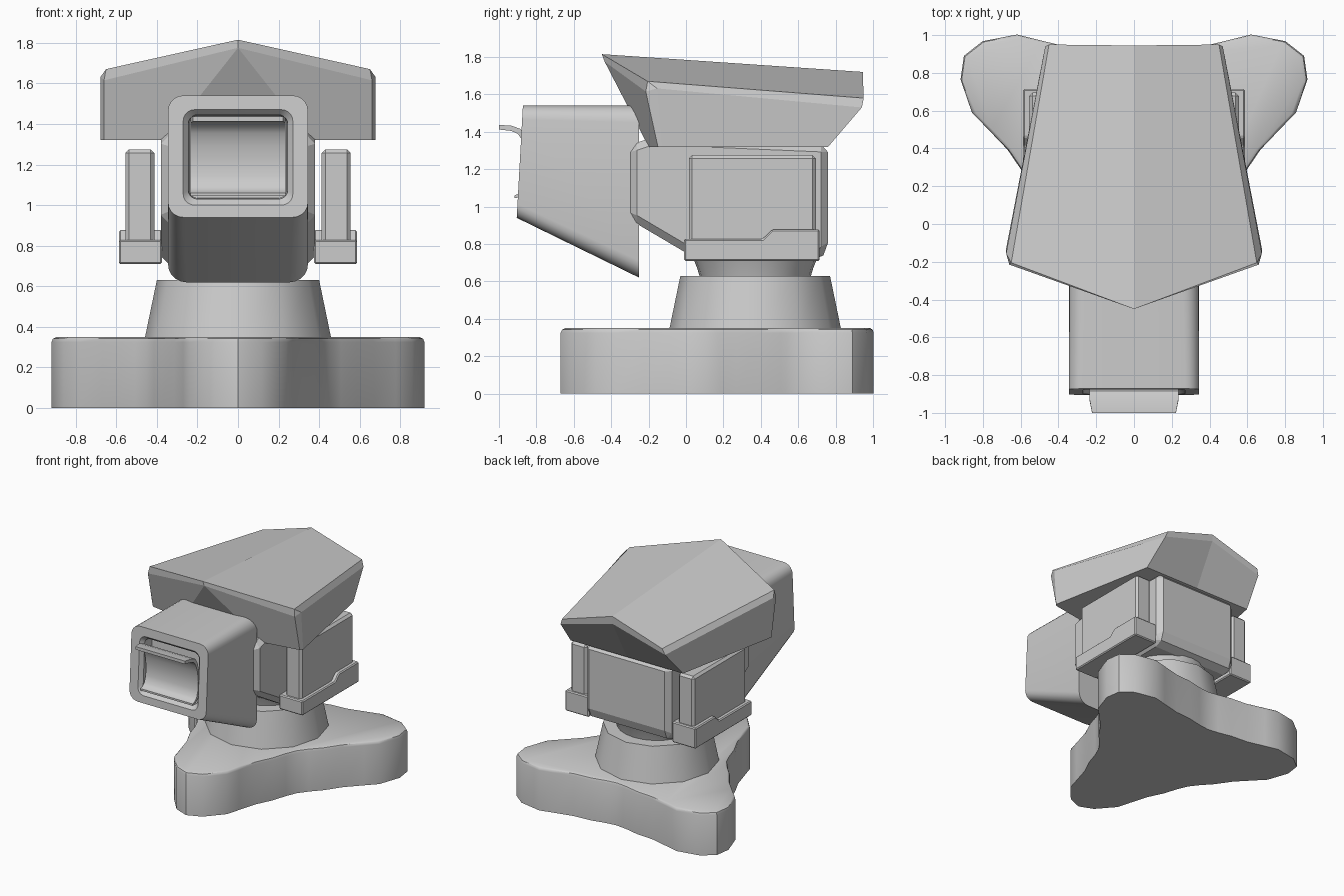
import bpy, bmesh, math

if "Cube" in bpy.data.objects:
    bpy.data.objects.remove(bpy.data.objects["Cube"])

grey = bpy.data.materials.new("plain_grey")
grey.diffuse_color = (0.6, 0.6, 0.6, 1)
grey.use_nodes = True
grey.node_tree.nodes["Principled BSDF"].inputs["Base Color"].default_value = grey.diffuse_color


def make(name, verts, faces, smooth=30, bevel=0, segments=1, mirror=False):
    me = bpy.data.meshes.new(name)
    me.from_pydata(verts, [], faces)
    me.materials.append(grey)
    ob = bpy.data.objects.new(name, me)
    bpy.context.collection.objects.link(ob)
    bm = bmesh.new()
    bm.from_mesh(me)
    if mirror:
        geom = bm.verts[:] + bm.edges[:] + bm.faces[:]
        bmesh.ops.mirror(bm, geom=geom, axis='X', merge_dist=0.0005)
    bmesh.ops.remove_doubles(bm, verts=bm.verts, dist=0.0005)
    bmesh.ops.recalc_face_normals(bm, faces=bm.faces)
    bm.to_mesh(me)
    bm.free()
    if bevel:
        mod = ob.modifiers.new("bevel", 'BEVEL')
        mod.width, mod.segments = bevel, segments
        mod.limit_method, mod.angle_limit = 'ANGLE', math.radians(35)
    if smooth:
        bpy.ops.object.select_all(action='DESELECT')
        ob.select_set(True)
        bpy.context.view_layer.objects.active = ob
        bpy.ops.object.shade_smooth_by_angle(angle=math.radians(smooth))
    return ob


def loft(name, rings, **kw):
    """Skin equal-length rings and cap both ends."""
    n = len(rings[0])
    faces = [(k * n + i, k * n + (i + 1) % n, (k + 1) * n + (i + 1) % n, (k + 1) * n + i)
             for k in range(len(rings) - 1) for i in range(n)]
    faces += [tuple(range(n)), tuple(range((len(rings) - 1) * n, len(rings) * n))]
    return make(name, [p for r in rings for p in r], faces, **kw)


def side_extrude(name, profile, x0, x1, **kw):
    """Extrude a (y, z) profile along x."""
    return loft(name, [[(x, y, z) for y, z in profile] for x in (x0, x1)], **kw)


PIVOT_Y = 0.37

# three-lobed foot
half_lobe = [(0, 1.04), (6.7, 1.0), (15.6, 0.886), (20, 0.79), (28, 0.67), (39.5, 0.595), (50, 0.54)]
lobe = [(-a, r) for a, r in half_lobe[:0:-1]] + half_lobe + [(60, 0.52)]
outline = [(math.radians(a + 30 + 120 * k), r) for k in range(3) for a, r in lobe]


def foot_ring(z, inset):
    return [((r - inset) * math.cos(a), PIVOT_Y + (r - inset) * math.sin(a), z) for a, r in outline]


loft("foot", [foot_ring(0, 0), foot_ring(0.325, 0), foot_ring(0.342, 0.007), foot_ring(0.35, 0.025)], smooth=40)


# turning pedestal and neck
def circle(r, z, n):
    return [(r * math.cos(2 * math.pi * i / n), PIVOT_Y + r * math.sin(2 * math.pi * i / n), z) for i in range(n)]


loft("pedestal", [circle(0.46, 0.34, 12), circle(0.40, 0.63, 12)], smooth=35)
loft("neck", [circle(0.295, 0.62, 24), circle(0.31, 0.67, 24), circle(0.33, 0.72, 24)], smooth=35)

# central housing
side_extrude("housing", [(-0.30, 0.93), (-0.02, 0.765), (0.07, 0.71), (0.71, 0.71), (0.76, 0.77),
                         (0.76, 1.33), (-0.18, 1.37), (-0.30, 1.33)],
             -0.38, 0.38, smooth=0, bevel=0.04)

# side panels and their stepped skirts
for name, s in (("right", 1), ("left", -1)):
    side_extrude(name + "_panel", [(0.015, 0.75), (0.695, 0.75), (0.695, 1.275), (0.015, 1.275)],
                 s * 0.412, s * 0.555, smooth=0, bevel=0.018)
    side_extrude(name + "_skirt", [(-0.01, 0.71), (0.715, 0.71), (0.715, 0.877), (0.46, 0.877),
                                   (0.41, 0.828), (-0.01, 0.828)],
                 s * 0.375, s * 0.587, smooth=0, bevel=0.008)

# peaked roof, right half mirrored
roof = [(0, -0.45, 1.815), (0.65, -0.205, 1.67), (0.45, 0.95, 1.58), (0, 0.945, 1.72),      # top 0-3
        (0, -0.435, 1.775), (0.66, -0.215, 1.615), (0.677, -0.155, 1.632), (0.47, 0.94, 1.53),  # rim 4-7
        (0.66, -0.15, 1.32), (0.677, -0.13, 1.32), (0.505, 0.76, 1.32),                     # lower corners 8-10
        (0.36, -0.20, 1.32), (0, -0.20, 1.32), (0, 0.76, 1.32), (0, 0.945, 1.66)]           # underside 11-14
make("roof", roof, [(0, 1, 2, 3), (0, 4, 5, 1), (1, 5, 6), (1, 6, 7, 2), (5, 8, 9, 6),
                    (6, 9, 10, 7), (4, 11, 8, 5), (4, 12, 11), (2, 7, 14, 3), (7, 10, 13, 14),
                    (8, 11, 12, 13, 10, 9)], smooth=0, mirror=True)


# front hood with a recessed rounded opening
def rounded(hx, z0, z1, r, yf, seg=5):
    pts = []
    for cx, cz, a0 in ((hx - r, z1 - r, 0), (r - hx, z1 - r, 90), (r - hx, z0 + r, 180), (hx - r, z0 + r, 270)):
        for i in range(seg + 1):
            a = math.radians(a0 + 90 * i / seg)
            z = cz + r * math.sin(a)
            pts.append((cx + r * math.cos(a), yf(z), z))
    return pts


def front(offset):
    return lambda z: -0.905 + (z - 0.94) * 0.055 + offset


loft("hood", [rounded(0.345, 0.62, 1.54, 0.09, lambda z: -0.25),
              rounded(0.345, 0.94, 1.54, 0.075, front(0)),
              rounded(0.27, 1.00, 1.47, 0.055, front(0)),
              rounded(0.245, 1.03, 1.445, 0.045, front(0.03)),
              rounded(0.24, 1.035, 1.44, 0.04, front(0.12))], smooth=35)

# scooped shield: visor lip on top, curved back, small lower lip
scoop = [(-1.0, 1.437), (-0.93, 1.432), (-0.885, 1.415), (-0.855, 1.37), (-0.835, 1.30), (-0.825, 1.22),
         (-0.83, 1.14), (-0.85, 1.08), (-0.88, 1.052), (-0.917, 1.045)]
back = [(-1.0, 1.412), (-0.935, 1.405), (-0.90, 1.39), (-0.875, 1.355), (-0.856, 1.295), (-0.846, 1.22),
        (-0.85, 1.145), (-0.868, 1.09), (-0.89, 1.07), (-0.917, 1.06)]
width = [0.222] + [0.235] * 9
rows = [[(-w, *a), (w, *a), (w, *b), (-w, *b)] for w, a, b in zip(width, scoop, back)]
loft("shield", rows, smooth=35)
